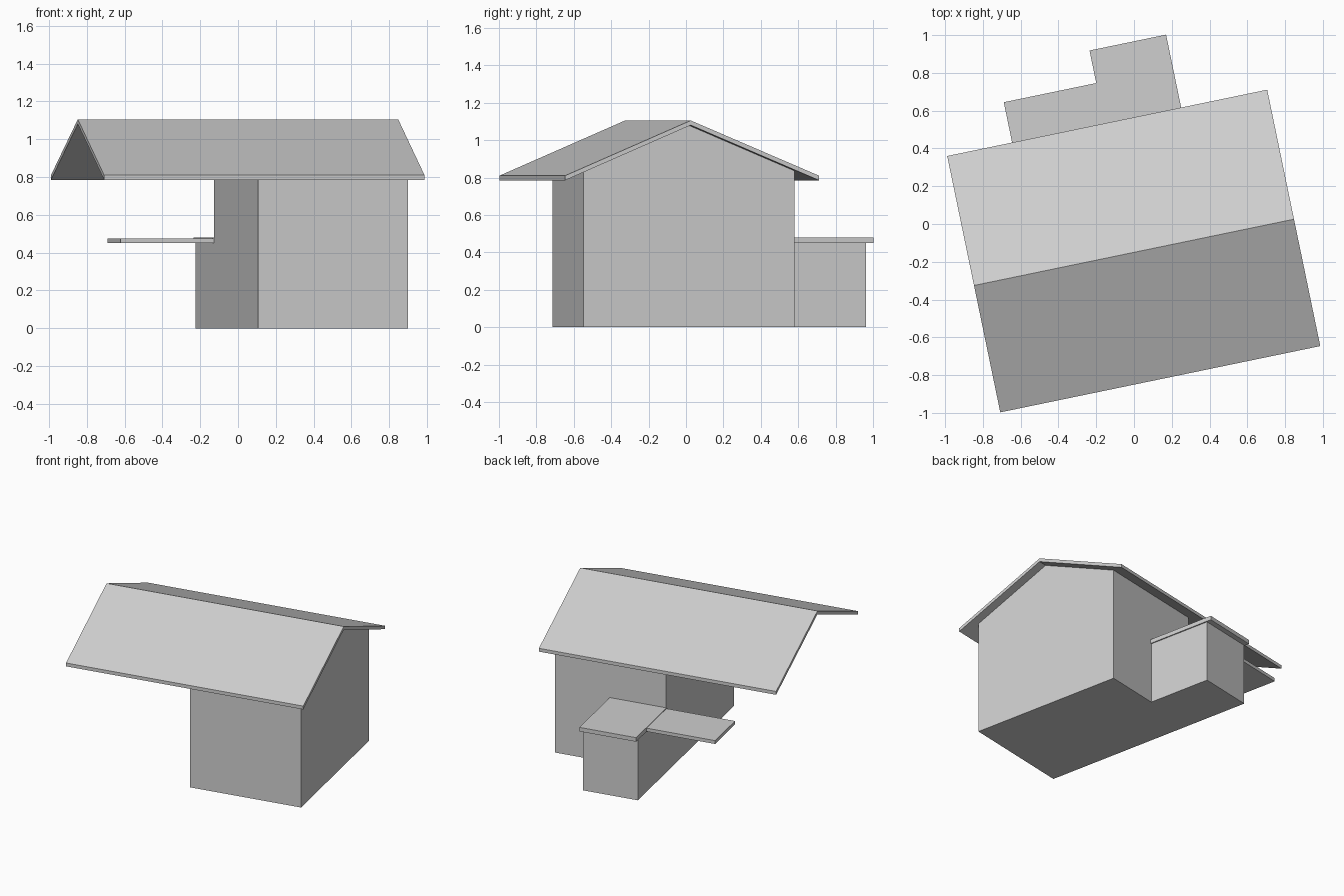
import bpy, bmesh, math
from mathutils import Matrix

cube = bpy.data.objects.get("Cube")
if cube:
    bpy.data.objects.remove(cube, do_unlink=True)

# One plain grey for the whole building
grey = bpy.data.materials.new("plain grey")
grey.use_nodes = True
colour = (0.62, 0.62, 0.62, 1)
grey.diffuse_color = colour
grey.node_tree.nodes["Principled BSDF"].inputs["Base Color"].default_value = colour

# The building is turned on its site, with the ridge as its local x axis
SITE = Matrix.Translation((0, -0.15, 0)) @ Matrix.Rotation(math.radians(11.7), 4, "Z")


def extrude_profile(name, profile, x0, x1):
    """Extrude a (y, z) outline along the ridge from x0 to x1."""
    bm = bmesh.new()
    face = bm.faces.new([bm.verts.new((x0, y, z)) for y, z in profile])
    grown = bmesh.ops.extrude_face_region(bm, geom=[face])
    moved = [v for v in grown["geom"] if isinstance(v, bmesh.types.BMVert)]
    bmesh.ops.translate(bm, verts=moved, vec=(x1 - x0, 0, 0))
    bmesh.ops.recalc_face_normals(bm, faces=bm.faces)
    mesh = bpy.data.meshes.new(name)
    bm.to_mesh(mesh)
    bm.free()
    mesh.materials.append(grey)
    obj = bpy.data.objects.new(name, mesh)
    obj.matrix_world = SITE
    bpy.context.collection.objects.link(obj)
    return obj


def box(name, x0, x1, y0, y1, z0, z1):
    return extrude_profile(name, [(y0, z0), (y1, z0), (y1, z1), (y0, z1)], x0, x1)


RIDGE, EAVE, THICK = 1.105, 0.81, 0.025
FRONT, BACK = -0.686, 0.70
WALL_LEFT, WALL_RIGHT = -0.01, 0.80
WALL_FRONT, WALL_BACK = -0.573, 0.58


def underside(y):
    """Height of the roof underside at depth y."""
    edge = FRONT if y < 0 else BACK
    return RIDGE - THICK - (RIDGE - EAVE) * y / edge


# Long gabled roof, open beyond the house
extrude_profile("main_roof", [
    (FRONT, EAVE), (0, RIDGE), (BACK, EAVE),
    (BACK, EAVE - THICK), (0, RIDGE - THICK), (FRONT, EAVE - THICK)], -0.865, 0.865)

# House body with gable ends up to the roof
extrude_profile("house_walls", [
    (WALL_FRONT, 0), (WALL_BACK, 0), (WALL_BACK, underside(WALL_BACK)),
    (0, underside(0)), (WALL_FRONT, underside(WALL_FRONT))], WALL_LEFT, WALL_RIGHT)

# Low annex at the back with its flat roof
box("annex_walls", WALL_LEFT, 0.392, WALL_BACK, 1.056, 0, 0.45)
box("annex_roof", -0.014, 0.40, WALL_BACK, 1.094, 0.45, 0.48)

# Thin canopy reaching out beside the annex
box("side_canopy", -0.514, -0.014, WALL_BACK, 0.918, 0.45, 0.475)
